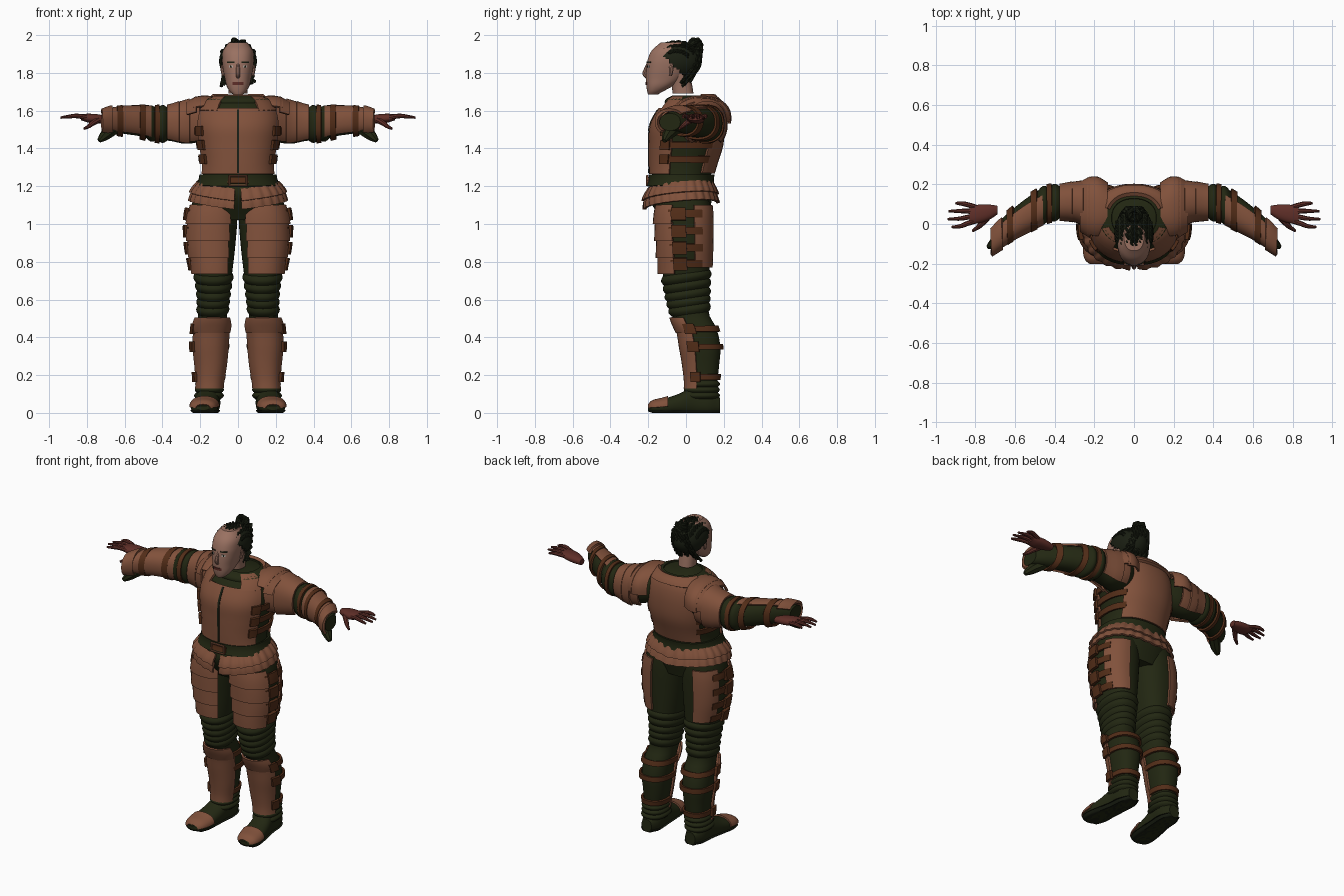
import bpy, bmesh, math, random
from mathutils import Vector

random.seed(4)
if "Cube" in bpy.data.objects:
    bpy.data.objects.remove(bpy.data.objects["Cube"])


def material(name, rgb):
    m = bpy.data.materials.new(name)
    m.use_nodes = True
    m.diffuse_color = (*rgb, 1)
    bsdf = m.node_tree.nodes["Principled BSDF"]
    bsdf.inputs["Base Color"].default_value = (*rgb, 1)
    bsdf.inputs["Roughness"].default_value = 0.8
    return m


LEATHER = material("tan leather", (0.22, 0.083, 0.044))
CLOTH = material("dark green cloth", (0.016, 0.020, 0.006))
STRAP = material("brown strap", (0.085, 0.026, 0.009))
HAND = material("reddish hand skin", (0.115, 0.028, 0.021))
SKIN = material("face skin", (0.32, 0.165, 0.12))
HAIR = material("dark hair", (0.010, 0.013, 0.006))
EYE = material("eye white", (0.45, 0.40, 0.36))


def finish(ob, mat, thick=0, mirror=False):
    """Bake thickness and mirroring, then smooth while keeping edges sharp."""
    bpy.context.collection.objects.link(ob)
    if thick:
        s = ob.modifiers.new("thickness", "SOLIDIFY")
        s.thickness, s.offset = thick, 0
    if mirror:
        ob.modifiers.new("mirror", "MIRROR").use_mirror_merge = False
    dg = bpy.context.evaluated_depsgraph_get()
    me = bpy.data.meshes.new_from_object(ob.evaluated_get(dg))
    name = ob.name
    bpy.data.objects.remove(ob)
    me.materials.clear()
    me.materials.append(mat)
    me.shade_smooth()
    me.set_sharp_from_angle(angle=0.65)
    bpy.context.collection.objects.link(bpy.data.objects.new(name, me))


def section(keys, t):
    """Smoothly interpolate (t, c1, c2, r1, r2) keys."""
    t = min(max(t, keys[0][0]), keys[-1][0])
    i = max(k for k in range(len(keys) - 1) if keys[k][0] <= t)
    p = [keys[min(max(i + d, 0), len(keys) - 1)] for d in (-1, 0, 1, 2)]
    h = p[2][0] - p[1][0]
    u = (t - p[1][0]) / h
    out = []
    for k in range(1, 5):
        m0 = (p[2][k] - p[0][k]) / (p[2][0] - p[0][0]) * h
        m1 = (p[3][k] - p[1][k]) / (p[3][0] - p[1][0]) * h
        out.append((2*u**3 - 3*u*u + 1) * p[1][k] + (u**3 - 2*u*u + u) * m0
                   + (3*u*u - 2*u**3) * p[2][k] + (u**3 - u*u) * m1)
    return out


def shell(name, body, mat, t0=None, t1=None, a0=0, a1=360, grow=0, flare=0, bulge=0,
          wave=0, thick=0.012, nt=8, mirror=False, warp=None):
    """Skin a body form, or lay a plate over part of it (angles in degrees)."""
    axis, keys = body
    solid = t0 is None
    if solid:
        t0, t1, nt = keys[0][0], keys[-1][0], len(keys) * 4
    full = a1 - a0 >= 360
    na = max(4, int((a1 - a0) / (3 if wave else 9)))
    cols = na if full else na + 1
    bm = bmesh.new()
    rows = []
    for i in range(nt + 1):
        u = i / nt
        t = t0 + (t1 - t0) * u
        c1, c2, r1, r2 = section(keys, t)
        row = []
        for j in range(cols):
            a = math.radians(a0 + (a1 - a0) * j / na)
            g = grow + flare * (1 - u) + bulge * math.sin(math.pi * u) + wave * math.sin(a * 26)
            ca, sa = (math.copysign(abs(f(a)) ** 0.88, f(a)) for f in (math.cos, math.sin))
            p, q = c1 + (r1 + g) * ca, c2 + (r2 + g) * sa
            co = {"z": (p, q, t), "x": (t, p, q), "y": (p, t, q)}[axis]
            row.append(bm.verts.new(warp(*co) if warp else co))
        rows.append(row)
    for r, s in zip(rows, rows[1:]):
        for j in range(na):
            k = (j + 1) % cols
            bm.faces.new((r[j], r[k], s[k], s[j]))
    if solid:
        bm.faces.new(rows[0])
        bm.faces.new(rows[-1])
        bmesh.ops.recalc_face_normals(bm, faces=bm.faces)
    me = bpy.data.meshes.new(name)
    bm.to_mesh(me)
    bm.free()
    finish(bpy.data.objects.new(name, me), mat, 0 if solid else thick, mirror)


def tubes(name, strands, mat, mirror=False, loop=False):
    """Tapered tubes; each strand is a list of (x, y, z, radius)."""
    cu = bpy.data.curves.new(name, "CURVE")
    cu.dimensions, cu.bevel_depth, cu.bevel_resolution = "3D", 1, 2
    cu.use_fill_caps, cu.resolution_u = True, 4
    for pts in strands:
        sp = cu.splines.new("POLY" if loop else "NURBS")
        sp.points.add(len(pts) - 1)
        for p, (x, y, z, r) in zip(sp.points, pts):
            p.co, p.radius = (x, y, z, 1), r
        sp.use_cyclic_u, sp.use_endpoint_u, sp.order_u = loop, True, 3
    finish(bpy.data.objects.new(name, cu), mat, 0, mirror)


def braid(path, r):
    """Two strands twisted around a path."""
    out = ([], [])
    for i, p in enumerate(path):
        for k in (0, 1):
            a = i * 1.3 + k * math.pi
            out[k].append((p[0] + r * math.cos(a), p[1] + r * 0.5 * math.sin(a),
                           p[2] + r * math.sin(a), r))
    return out


# Body forms
TORSO = ("z", [(1.02, 0, -.01, .19, .12), (1.15, 0, -.03, .225, .17), (1.24, 0, -.025, .19, .155),
               (1.32, 0, -.015, .185, .165), (1.42, 0, 0, .2, .18), (1.52, 0, .005, .21, .18),
               (1.6, 0, .02, .195, .155), (1.65, 0, .03, .16, .125), (1.675, 0, .03, .11, .095)])
LEG = ("z", [(.07, .155, .08, .065, .085), (.15, .15, .085, .062, .08), (.25, .145, .085, .073, .09),
             (.35, .145, .08, .083, .102), (.45, .14, .06, .083, .1), (.52, .135, .025, .076, .098),
             (.62, .13, .01, .08, .11), (.75, .13, 0, .1, .125), (.9, .135, -.005, .122, .135),
             (1.05, .13, -.01, .127, .14), (1.15, .12, -.01, .11, .13)])
ARM = ("x", [(.12, .06, 1.55, .1, .09), (.2, .09, 1.54, .1, .105), (.28, .11, 1.53, .085, .105),
             (.36, .11, 1.53, .08, .09), (.44, .1, 1.53, .085, .085), (.52, .06, 1.54, .085, .075),
             (.6, .01, 1.545, .075, .068), (.68, -.05, 1.545, .065, .055), (.72, -.085, 1.54, .055, .045)])
FOOT = ("y", [(-.2, .185, .025, .03, .012), (-.18, .185, .028, .055, .03), (-.12, .18, .032, .07, .042),
              (-.04, .17, .045, .068, .055), (.04, .16, .06, .062, .075), (.12, .155, .05, .06, .065),
              (.18, .155, .04, .035, .04)])
HEAD = ("z", [(1.685, 0, -.175, .025, .025), (1.7, 0, -.165, .042, .04), (1.73, 0, -.14, .06, .07),
              (1.77, 0, -.115, .07, .097), (1.82, 0, -.1, .08, .11), (1.87, 0, -.09, .084, .113),
              (1.92, 0, -.08, .078, .1), (1.96, 0, -.07, .05, .065)])
NECK = ("z", [(1.69, 0, -.015, .05, .055), (1.75, 0, -.025, .052, .055), (1.8, 0, -.04, .06, .06)])
SHOULDER = ("x", [(.12, .07, 1.56, .12, .105), (.19, .08, 1.56, .15, .11), (.27, .085, 1.55, .13, .1)])

shell("tunic", TORSO, CLOTH)
shell("leg", LEG, CLOTH, mirror=True)
shell("sleeve", ARM, CLOTH, mirror=True)


def on_ground(x, y, z):
    return x, y, max(z, 0)


# Boots
shell("boot", FOOT, CLOTH, mirror=True, warp=on_ground)
shell("sole", FOOT, HAIR, -.2, .18, 0, 360, .006, nt=16, thick=0, mirror=True,
      warp=lambda x, y, z: (x, y, min(max(z, 0), .016)))
shell("toe_cap", FOOT, LEATHER, -.198, -.095, 0, 180, .004, thick=.008, mirror=True, warp=on_ground)
for z in (.075, .105, .135):
    shell("ankle_fold", LEG, CLOTH, z, z + .035, grow=-.003, bulge=.016, thick=.004, mirror=True)

# Shin guards with straps and buckles
shell("shin_guard", LEG, LEATHER, .13, .45, -165, -15, .01, mirror=True, nt=12)
shell("shin_guard_top", LEG, LEATHER, .425, .505, -160, -20, .016, bulge=.006, mirror=True)
for z in (.175, .335, .43):
    shell("shin_strap", LEG, STRAP, z, z + .03, -25, 205, .01, mirror=True, nt=3)
    shell("shin_buckle", LEG, STRAP, z - .012, z + .042, -32, -4, .022, thick=.018, mirror=True, nt=3)
for z in (.52, .56, .6, .645, .69):
    shell("knee_fold", LEG, CLOTH, z, z + .05, grow=-.003, bulge=.013, thick=.004, mirror=True,
          warp=lambda x, y, z: (x, y, z + .15 * y))

# Thigh guards in overlapping lames
for i, z in enumerate((.735, .82, .91, 1.0)):
    shell("thigh_front_lame", LEG, LEATHER, z, z + .1, -125, -22, .01, .012, mirror=True, nt=4)
    shell("thigh_strap", LEG, STRAP, z + .035, z + .075, -30, 35, .014, mirror=True, nt=3)
    shell("thigh_buckle", LEG, STRAP, z + .02, z + .085, -22, 2, .022, thick=.02, mirror=True, nt=3)
shell("thigh_back_plate", LEG, LEATHER, .77, 1.1, 18, 85, .01, mirror=True, nt=10)


def tilt(x, y, z):
    return x, y, z + .09 * y + .12 * abs(x) - .01


# Skirt and belt
for z, f in ((1.105, .03), (1.15, .018)):
    shell("skirt_ruffle", TORSO, LEATHER, z, z + .06, -87, 267, .008, f, wave=.004, nt=5, warp=tilt)
shell("belt", TORSO, CLOTH, 1.2, 1.262, grow=.012, nt=5)
tubes("belt_buckle", [[(x, -.205, z, .007) for x, z in
                       ((-.045, 1.205), (.045, 1.205), (.045, 1.255), (-.045, 1.255))]], LEATHER, loop=True)
shell("belt_tongue", TORSO, STRAP, 1.215, 1.245, -102, -78, .02, thick=.008, nt=3)

# Breast and back armour
shell("breastplate", TORSO, LEATHER, 1.265, 1.61, -160, -20, .012, nt=16)
shell("breastplate_shoulder", TORSO, LEATHER, 1.6, 1.672, -62, -20, .014, mirror=True, nt=5)
shell("breast_seam", TORSO, HAIR, 1.27, 1.605, -91, -89, .02, thick=.004, nt=16)
shell("back_plate", TORSO, LEATHER, 1.27, 1.672, 35, 145, .012, nt=16)
shell("back_collar", TORSO, LEATHER, 1.635, 1.682, 20, 160, .025, thick=.02, nt=4)
shell("collar", TORSO, CLOTH, 1.64, 1.675, grow=.002, bulge=.012, nt=5)
for z in (1.325, 1.4, 1.475):
    shell("side_strap", TORSO, STRAP, z, z + .035, -32, 42, .016, mirror=True, nt=3)
    shell("side_buckle", TORSO, STRAP, z - .008, z + .043, -38, -22, .024, thick=.018, mirror=True, nt=3)

# Shoulder and arm armour
shell("pauldron", SHOULDER, LEATHER, .135, .235, -10, 150, .004, mirror=True)
shell("pauldron_edge", SHOULDER, LEATHER, .22, .27, -5, 165, -.006, .012, mirror=True, nt=4)
for x, g in ((.2, .008), (.255, .012), (.31, .008)):
    shell("upper_arm_lame", ARM, LEATHER, x, x + .065, -50, 230, g, .008, mirror=True, nt=4)
for x in (.375, .435):
    shell("sleeve_fold", ARM, CLOTH, x, x + .05, bulge=.014, grow=-.003, thick=.004, mirror=True)
shell("elbow_strap", ARM, STRAP, .415, .44, grow=.01, mirror=True, nt=3)
shell("forearm_guard", ARM, LEATHER, .46, .7, 60, 225, .008, mirror=True, nt=12)
shell("forearm_cuff", ARM, LEATHER, .665, .72, 40, 230, .018, thick=.016, mirror=True, nt=4)
for x in (.49, .61):
    shell("forearm_strap", ARM, STRAP, x, x + .03, grow=.012, mirror=True, nt=3)
tubes("glove_flap", [[(.64, -.04, 1.51, .03), (.68, -.08, 1.49, .035), (.715, -.105, 1.46, .027),
                      (.735, -.115, 1.44, .012)]], CLOTH, mirror=True)

# Hands: palm, four fingers and a thumb
PALM = ("x", [(.69, .07, 1.55, .022, .018), (.73, .06, 1.555, .038, .024),
              (.79, .05, 1.56, .047, .024), (.83, .045, 1.565, .042, .016)])
shell("palm", PALM, HAND, mirror=True)
tubes("fingers", [[(.8, y0, 1.563, .013), (.84, (y0 + y1) / 2 + .004, 1.572, .013),
                   (.88, y1, 1.572, .011), (xt, y1, 1.563, .006)]
                  for y0, y1, xt in ((.085, .105, .9), (.06, .065, .935), (.038, .025, .94), (.015, -.015, .92))],
      HAND, mirror=True)
tubes("thumb", [[(.74, .03, 1.55, .016), (.77, 0, 1.535, .015), (.79, -.02, 1.515, .011),
                 (.815, -.035, 1.505, .007)]], HAND, mirror=True)

# Head and face
shell("neck", NECK, SKIN)
shell("head", HEAD, SKIN)
tubes("nose", [[(0, -.2, 1.85, .008), (0, -.212, 1.82, .01), (0, -.224, 1.792, .012), (0, -.206, 1.78, .011)]], SKIN)
tubes("ear", [[(.079, -.085, 1.835, .01), (.086, -.07, 1.825, .012), (.078, -.082, 1.785, .008)]], SKIN, mirror=True)
for name, mat, z0, z1, a0, a1, g in (("eye", EYE, 1.828, 1.84, -74, -58, .001),
                                     ("iris", HAIR, 1.828, 1.84, -68, -63, .003),
                                     ("eyebrow", HAIR, 1.853, 1.86, -80, -52, .002),
                                     ("lips", HAND, 1.737, 1.752, -90, -68, .002)):
    shell(name, HEAD, mat, z0, z1, a0, a1, g, thick=.004, mirror=True, nt=3)

# Hair cap trimmed along the hairline
C, R = Vector((0, -.05, 1.862)), Vector((.096, .13, .1))
bm = bmesh.new()
bmesh.ops.create_uvsphere(bm, u_segments=40, v_segments=28, radius=1)
for v in bm.verts:
    v.co = Vector(a * b for a, b in zip(v.co, R)) + C
bmesh.ops.delete(bm, geom=[f for f in bm.faces if f.calc_center_median().y
                           < -.175 + 1.02 * (1.945 - f.calc_center_median().z)], context="FACES")
me = bpy.data.meshes.new("hair_cap")
bm.to_mesh(me)
bm.free()
finish(bpy.data.objects.new("hair_cap", me), HAIR, .008)

# Braids over the scalp, the top knot and the hanging tail
strands = []
for s in (-.85, -.6, -.35, -.1, .1, .35, .6, .85):
    k = math.sqrt(1 - s * s)
    angles = [math.radians(42 + abs(s) * 12 + 6 * i) for i in range(18)]
    strands += braid([(s * R.x, C.y - R.y * k * math.cos(a), C.z + R.z * k * math.sin(a)) for a in angles], .007)
for i in range(7):
    tx, r = random.uniform(-.9, .9), random.uniform(.026, .038)
    strands += braid([(r * math.cos(a) * math.cos(tx), .045 + r * math.sin(a),
                       1.935 + .006 * (i - 2) + r * math.cos(a) * math.sin(tx))
                      for a in [j * .42 for j in range(16)]], .009)
for i in range(9):
    x = (i - 4) * .014
    y, end = .065 + .015 * (i % 2), 1.7 + random.uniform(0, .03) + abs(x) * .5
    strands += braid([(x * (.7 + .05 * j), y - .0004 * j * j, 1.93 + (end - 1.93) * j / 15) for j in range(16)], .009)
tubes("braids", strands, HAIR)
